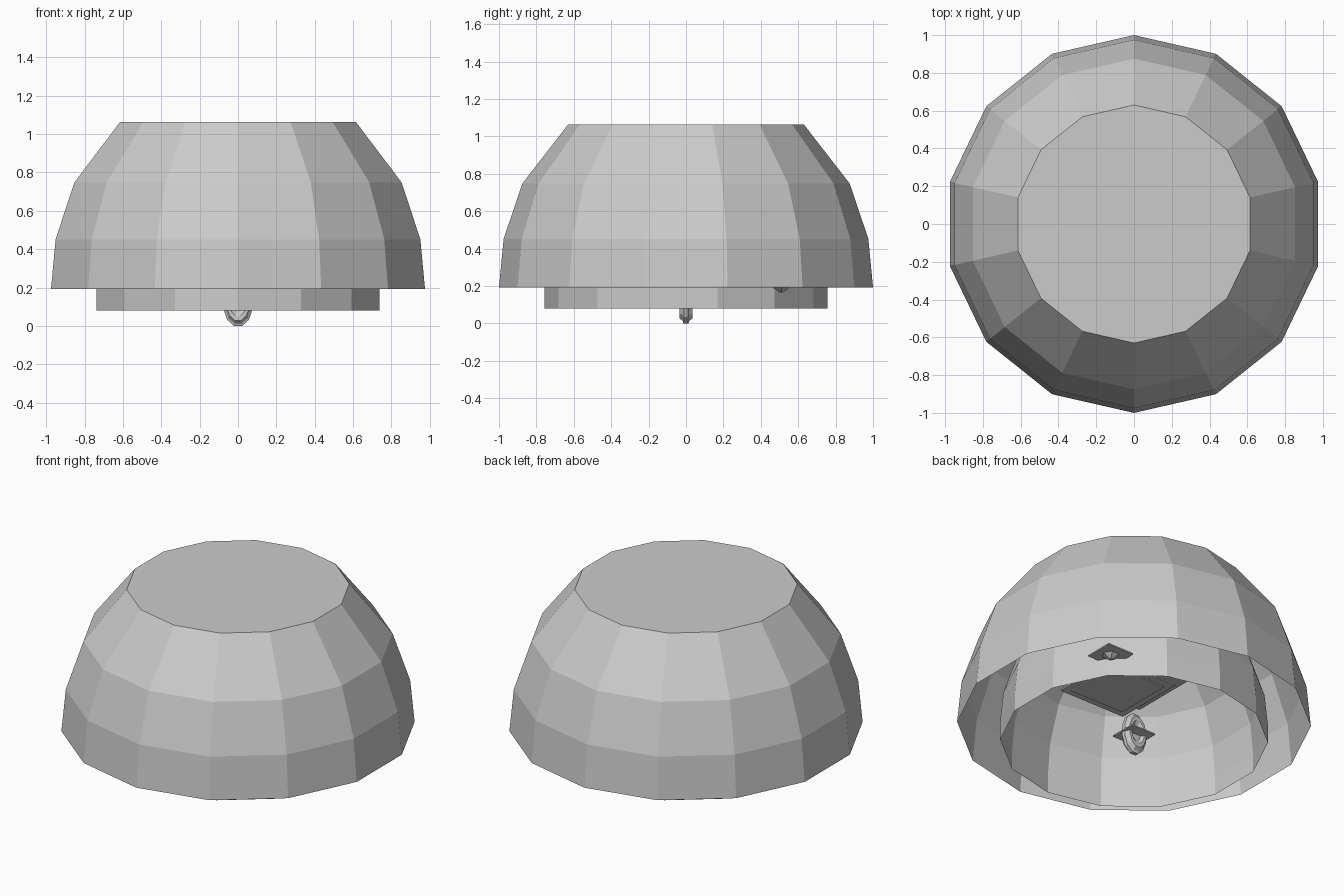
import bpy, bmesh, math
from mathutils import Matrix

if "Cube" in bpy.data.objects:
    bpy.data.objects.remove(bpy.data.objects["Cube"], do_unlink=True)

grey = bpy.data.materials.new("light_grey")
grey.use_nodes = True
COLOUR = (0.6, 0.6, 0.6, 1)
grey.diffuse_color = COLOUR
grey.node_tree.nodes["Principled BSDF"].inputs["Base Color"].default_value = COLOUR


def finish(name, bm, matrix=Matrix()):
    """Turn a bmesh into a flat-shaded object."""
    bm.transform(matrix)
    bmesh.ops.recalc_face_normals(bm, faces=bm.faces)
    mesh = bpy.data.meshes.new(name)
    bm.to_mesh(mesh)
    bm.free()
    mesh.materials.append(grey)
    obj = bpy.data.objects.new(name, mesh)
    bpy.context.collection.objects.link(obj)
    return obj


def lathe(name, profile, sides, phase, cap_start, matrix=Matrix()):
    """Revolve (radius, height) points about z; the last ring is always capped."""
    bm = bmesh.new()
    rings = []
    for r, z in profile:
        angles = [phase + math.tau * i / sides for i in range(sides)]
        rings.append([bm.verts.new((r * math.cos(a), r * math.sin(a), z)) for a in angles])
    for low, high in zip(rings, rings[1:]):
        for i in range(sides):
            j = (i + 1) % sides
            bm.faces.new((low[i], low[j], high[j], high[i]))
    bm.faces.new(rings[-1])
    if cap_start:
        bm.faces.new(rings[0])
    return finish(name, bm, matrix)


def plate(name, centre, size, thickness=0.008):
    bm = bmesh.new()
    bmesh.ops.create_cube(bm, size=1)
    shape = Matrix.Diagonal((size, size, thickness, 1))
    return finish(name, bm, Matrix.Translation(centre) @ shape)


# Open faceted shells: the inner one is a smaller copy on a straight skirt
RIM_Z = 0.192
DOME = [(1, 0), (0.975, 0.26), (0.875, 0.556), (0.63, 0.872)]
INNER = 0.757
lathe("outer_dome", [(r, z + RIM_Z) for r, z in DOME], 14, math.pi / 2, False)
inner_profile = [(r * INNER, z * INNER + RIM_Z) for r, z in DOME]
lathe("inner_dome", [(INNER, 0.08)] + inner_profile, 14, math.pi / 2, False)

# Hanging oval pendant with a thin rim and a raised ring on both sides
HALF = [(0.05, 0.02), (0.075, 0.036), (0.1, 0.036), (0.115, 0.018), (0.13, 0.012)]
pendant_profile = [(r, -z) for r, z in HALF] + HALF[::-1]
upright = (Matrix.Translation((0, 0, 0.125)) @ Matrix.Diagonal((0.62, 1, 1, 1))
           @ Matrix.Rotation(math.pi / 2, 4, "X"))
lathe("pendant", pendant_profile, 12, math.pi / 12, True, upright)
plate("pendant_plate", (0, 0, 0.12), 0.17)

# Stacked square plates inside the inner dome
plate("upper_plate", (0, 0, 0.5), 0.52)
plate("inner_plate", (0.065, -0.065, 0.435), 0.46)
plate("inner_plate_step", (0.065, -0.065, 0.428), 0.37)

# Small plate with a stud, beside the inner shell under the rim
plate("side_plate", (0.6, 0.51, 0.196), 0.18)
lathe("side_stud", [(0.05, 0.192), (0.03, 0.178), (0.01, 0.165)], 6, 0, True,
      Matrix.Translation((0.6, 0.51, 0)))
